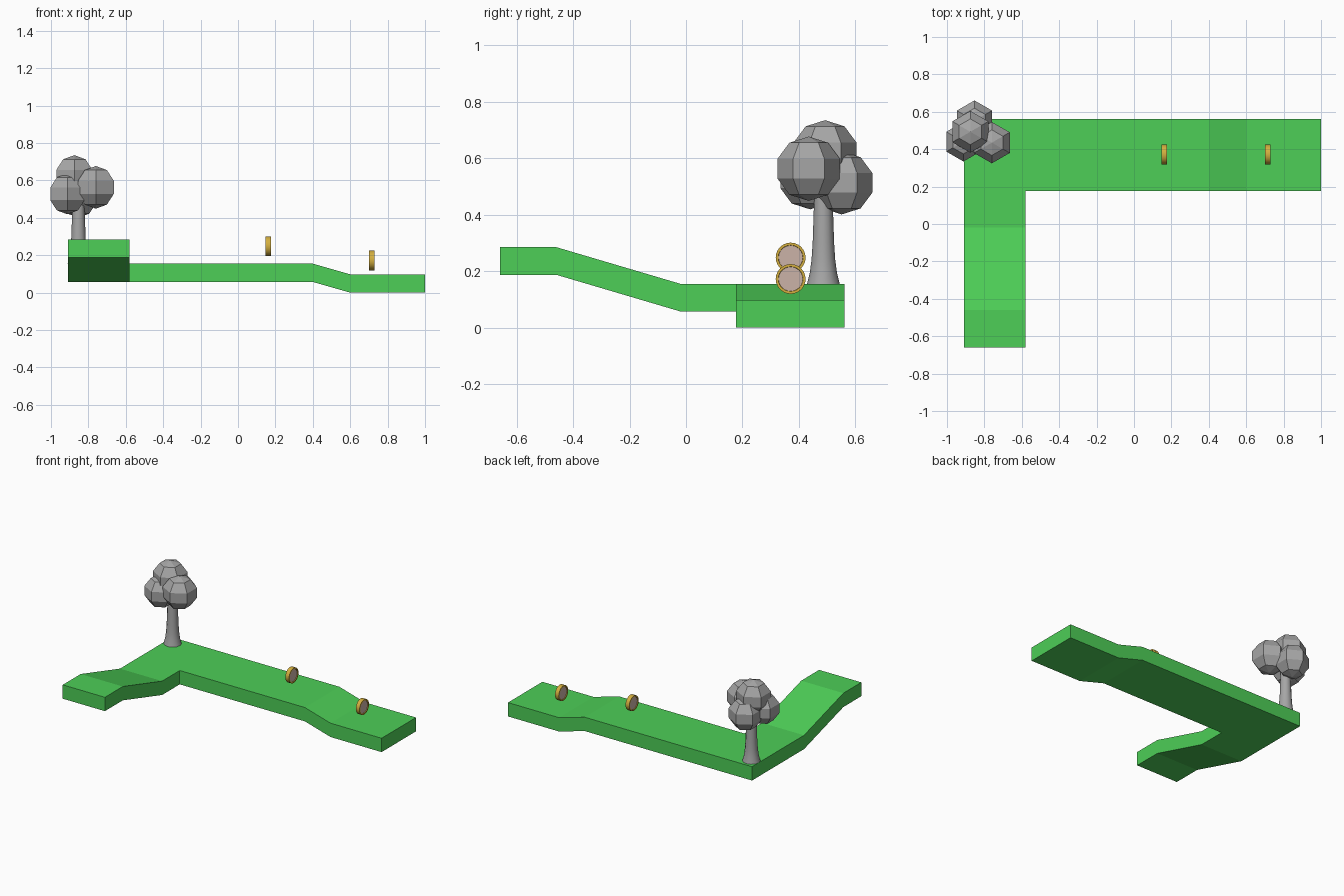
import bpy, bmesh, math
from mathutils import Vector, Matrix

if "Cube" in bpy.data.objects:
    bpy.data.objects.remove(bpy.data.objects["Cube"])


def material(name, rgb):
    m = bpy.data.materials.new(name)
    m.diffuse_color = (*rgb, 1)
    m.use_nodes = True
    m.node_tree.nodes["Principled BSDF"].inputs["Base Color"].default_value = m.diffuse_color
    return m


GREEN = material("grass green", (0.075, 0.62, 0.095))
GREY = material("tree grey", (0.38, 0.38, 0.38))
GOLD = material("coin gold", (0.66, 0.43, 0.05))
PINK = material("coin face beige", (0.60, 0.45, 0.39))


def finish(bm, name, *mats):
    bmesh.ops.recalc_face_normals(bm, faces=bm.faces[:])
    me = bpy.data.meshes.new(name)
    bm.to_mesh(me)
    bm.free()
    ob = bpy.data.objects.new(name, me)
    bpy.context.collection.objects.link(ob)
    for m in mats:
        me.materials.append(m)
    return ob


# L-shaped path: top strips along both arms, then extruded down
X0, X1, Y0, Y1 = -0.91, -0.58, 0.177, 0.562
THICK = 0.098
short_arm = [(-0.66, 0.285), (-0.46, 0.285), (-0.02, 0.155), (Y0, 0.155), (Y1, 0.155)]
long_arm = [(X1, 0.155), (0.40, 0.155), (0.60, THICK), (1.0, THICK)]
bm = bmesh.new()
for (a, za), (b, zb) in zip(short_arm, short_arm[1:]):
    bm.faces.new([bm.verts.new(p) for p in
                  ((X0, a, za), (X1, a, za), (X1, b, zb), (X0, b, zb))])
for (a, za), (b, zb) in zip(long_arm, long_arm[1:]):
    bm.faces.new([bm.verts.new(p) for p in
                  ((a, Y0, za), (b, Y0, zb), (b, Y1, zb), (a, Y1, za))])
bmesh.ops.remove_doubles(bm, verts=bm.verts[:], dist=1e-4)
top = bm.faces[:]
ext = bmesh.ops.extrude_face_region(bm, geom=top, use_keep_orig=True)
low = [v for v in ext["geom"] if isinstance(v, bmesh.types.BMVert)]
bmesh.ops.translate(bm, verts=low, vec=(0, 0, -THICK))
finish(bm, "grass_path", GREEN)

# Tree trunk: turned profile with a flared foot
TX, TY, N = -0.853, 0.487, 12
profile = [(0.058, 0.155), (0.048, 0.195), (0.042, 0.24), (0.038, 0.30), (0.032, 0.48)]
bm = bmesh.new()
rings = [[bm.verts.new((TX + r * math.cos(math.tau * i / N),
                        TY + r * math.sin(math.tau * i / N), z)) for i in range(N)]
         for r, z in profile]
for lo, hi in zip(rings, rings[1:]):
    for i in range(N):
        j = (i + 1) % N
        bm.faces.new((lo[i], lo[j], hi[j], hi[i])).smooth = True
bm.faces.new(rings[0][::-1])
bm.faces.new(rings[-1])
finish(bm, "tree_trunk", GREY)

# Leaf clumps: coarse six-sided spheres
clumps = {
    "top": (-0.875, 0.493, 0.620, 0.115),
    "right": (-0.760, 0.435, 0.563, 0.114),
    "left": (-0.912, 0.440, 0.528, 0.109),
    "back": (-0.853, 0.552, 0.513, 0.112),
}
for name, (x, y, z, r) in clumps.items():
    bm = bmesh.new()
    mat = (Matrix.Translation((x, y, z)) @ Matrix.Rotation(math.pi / 6, 4, 'Z')
           @ Matrix.Diagonal((1.02, 1.02, 1, 1)))
    bmesh.ops.create_uvsphere(bm, u_segments=6, v_segments=5, radius=r, matrix=mat)
    # turn so that corners point along y
    ys = max(v.co.y for v in bm.verts) - y
    xs = max(v.co.x for v in bm.verts) - x
    if ys < xs:
        bmesh.ops.rotate(bm, verts=bm.verts[:], cent=(x, y, z),
                         matrix=Matrix.Rotation(math.pi / 6, 3, 'Z'))
    finish(bm, "leaves_" + name, GREY)


# Coins: gold discs standing across the path, faces sunk inside a rim
def coin(name, x, z):
    bm = bmesh.new()
    mat = Matrix.Translation((x, 0.371, z)) @ Matrix.Rotation(math.pi / 2, 4, 'Y')
    bmesh.ops.create_cone(bm, cap_ends=True, segments=24, radius1=0.053,
                          radius2=0.053, depth=0.029, matrix=mat)
    for f in bm.faces:
        f.smooth = len(f.verts) == 4
    for cap in [f for f in bm.faces if len(f.verts) > 4]:
        bmesh.ops.inset_region(bm, faces=[cap], thickness=0.009)
        bmesh.ops.inset_region(bm, faces=[cap], thickness=0.001, depth=-0.004)
        cap.material_index = 1
    for f in bm.faces:
        if abs(f.normal.x) > 0.3:
            f.smooth = False
    ob = finish(bm, name, GOLD, PINK)
    bpy.context.view_layer.objects.active = ob
    ob.select_set(True)
    bpy.ops.object.shade_smooth_by_angle(angle=math.radians(35))
    ob.select_set(False)


coin("coin_upper", 0.162, 0.248)
coin("coin_lower", 0.714, 0.172)
